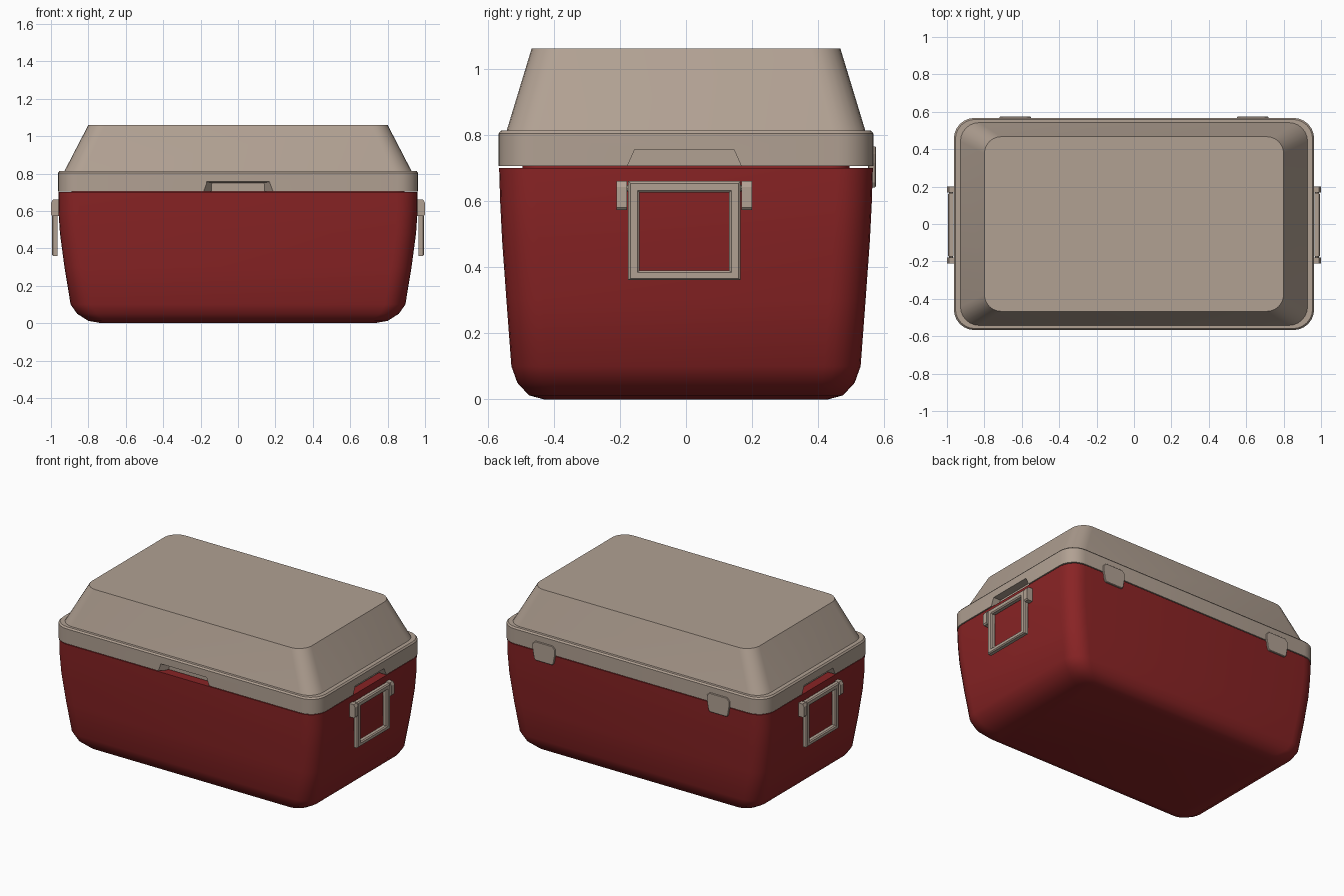
import bpy, bmesh, math

if "Cube" in bpy.data.objects:
    bpy.data.objects.remove(bpy.data.objects["Cube"])

def material(name, rgb):
    m = bpy.data.materials.new(name)
    m.diffuse_color = (*rgb, 1)
    m.use_nodes = True
    m.node_tree.nodes["Principled BSDF"].inputs["Base Color"].default_value = m.diffuse_color
    return m

RED = material("deep red", (0.25, 0.017, 0.018))
TAN = material("warm tan", (0.44, 0.355, 0.29))

def loft(name, loops, mat, wrap=False):
    """Bridge equal-length point loops; cap the ends unless wrapped into a ring."""
    bm = bmesh.new()
    rings = [[bm.verts.new(p) for p in loop] for loop in loops]
    n = len(rings[0])
    pairs = list(zip(rings, rings[1:])) + ([(rings[-1], rings[0])] if wrap else [])
    for a, b in pairs:
        for i in range(n):
            j = (i + 1) % n
            bm.faces.new((a[i], a[j], b[j], b[i]))
    if not wrap:
        bm.faces.new(rings[0])
        bm.faces.new(rings[-1])
    bmesh.ops.recalc_face_normals(bm, faces=bm.faces)
    me = bpy.data.meshes.new(name)
    bm.to_mesh(me)
    bm.free()
    ob = bpy.data.objects.new(name, me)
    bpy.context.collection.objects.link(ob)
    if mat:
        me.materials.append(mat)
    return ob

def activate(ob):
    bpy.ops.object.select_all(action='DESELECT')
    ob.select_set(True)
    bpy.context.view_layer.objects.active = ob

def smooth(ob, deg):
    activate(ob)
    bpy.ops.object.shade_smooth_by_angle(angle=math.radians(deg))

def bevel(ob, width, segments=2):
    b = ob.modifiers.new("bevel", 'BEVEL')
    b.width, b.segments = width, segments

def rounded(hx, hy, r, z, seg=6):
    """Rounded rectangle loop at height z."""
    pts = []
    for k, (sx, sy) in enumerate(((1, 1), (-1, 1), (-1, -1), (1, -1))):
        for s in range(seg + 1):
            a = math.pi / 2 * (k + s / seg)
            pts.append((sx * (hx - r) + r * math.cos(a), sy * (hy - r) + r * math.sin(a), z))
    return pts

# Tub: half width, half depth, corner radius, height
tub_profile = [
    (0.73, 0.43, 0.08, 0.0), (0.80, 0.475, 0.09, 0.012), (0.86, 0.51, 0.10, 0.05),
    (0.895, 0.528, 0.11, 0.10), (0.928, 0.543, 0.11, 0.30), (0.952, 0.556, 0.11, 0.48),
    (0.96, 0.562, 0.11, 0.60), (0.96, 0.565, 0.11, 0.70),
    (0.89, 0.495, 0.06, 0.70), (0.89, 0.495, 0.06, 0.707)]
tub = loft("tub", [rounded(*p) for p in tub_profile], RED)
smooth(tub, 40)

# Lid: rim band, narrow ledge, tapered dome
lid_profile = [
    (0.963, 0.567, 0.11, 0.705), (0.963, 0.567, 0.11, 0.803), (0.955, 0.559, 0.105, 0.813),
    (0.928, 0.542, 0.10, 0.813), (0.80, 0.467, 0.09, 1.06)]
lid = loft("lid", [rounded(*p) for p in lid_profile], TAN)

# Finger notches cut into the lid rim: tapered in front, straight on the ends
def trapezoid(center, bottom, top, z0, z1, place, off):
    return [place(center + u, z, off) for u, z in
            ((-bottom, z0), (bottom, z0), (top, z1), (-top, z1))]

along_x = lambda u, z, d: (u, d, z)
along_y = lambda u, z, d: (d, u, z)
cutters = [loft("front_notch_cutter", [
    trapezoid(0, 0.205, 0.172, 0.67, 0.757, along_x, -0.575),
    trapezoid(0, 0.145, 0.140, 0.67, 0.750, along_x, -0.515)], None)]
for s in (-1, 1):
    cutters.append(loft("end_notch_cutter", [
        trapezoid(-0.005, 0.188, 0.15, 0.67, 0.755, along_y, s * d) for d in (0.91, 1.0)], None))
for c in cutters:
    m = lid.modifiers.new("notch", 'BOOLEAN')
    m.object, m.operation, m.solver = c, 'DIFFERENCE', 'EXACT'
    activate(lid)
    bpy.ops.object.modifier_apply(modifier=m.name)
    bpy.data.objects.remove(c)
smooth(lid, 30)

# End handles: chamfered square frame with a bracket at each upper corner
def frame_loop(inset, x):
    y0, y1, z0, z1 = -0.175 + inset, 0.165 - inset, 0.36 + inset * 0.85, 0.66 - inset
    return [(x, y0, z0), (x, y1, z0), (x, y1, z1), (x, y0, z1)]

for s, side in ((-1, "left"), (1, "right")):
    section = [(0.0, 0.966), (0.0, 0.988), (0.007, 0.995), (0.028, 0.995),
               (0.035, 0.988), (0.035, 0.966)]
    loft(side + "_handle", [frame_loop(i, s * x) for i, x in section], TAN, wrap=True)
    for y0, y1 in ((-0.21, -0.178), (0.168, 0.2)):
        outline = [(0.945, 0.572), (0.993, 0.572), (1.0, 0.58), (1.0, 0.642),
                   (0.99, 0.66), (0.945, 0.66)]
        loft(side + "_handle_bracket", [[(s * x, y, z) for x, z in outline] for y in (y0, y1)], TAN)
    # Pivot pin joining the frame to its brackets
    pin = [(s * (0.978 + 0.01 * math.cos(a)), 0.638 + 0.01 * math.sin(a))
           for a in (i * math.pi / 4 for i in range(8))]
    for y0, y1 in ((-0.19, -0.16), (0.15, 0.18)):
        loft(side + "_handle_pin", [[(x, y, z) for x, z in pin] for y in (y0, y1)], TAN)

# Rear hinge plates with clipped corners
for s, side in ((-1, "left"), (1, "right")):
    plate = [(-0.063, 0.64), (0.063, 0.64), (0.072, 0.655), (0.083, 0.715), (0.083, 0.745),
             (0.063, 0.765), (-0.063, 0.765), (-0.083, 0.745), (-0.083, 0.715), (-0.072, 0.655)]
    hinge = loft(side + "_hinge",
                 [[(s * 0.635 + u, y, z) for u, z in plate] for y in (0.55, 0.574)], TAN)
    bevel(hinge, 0.003, 1)
